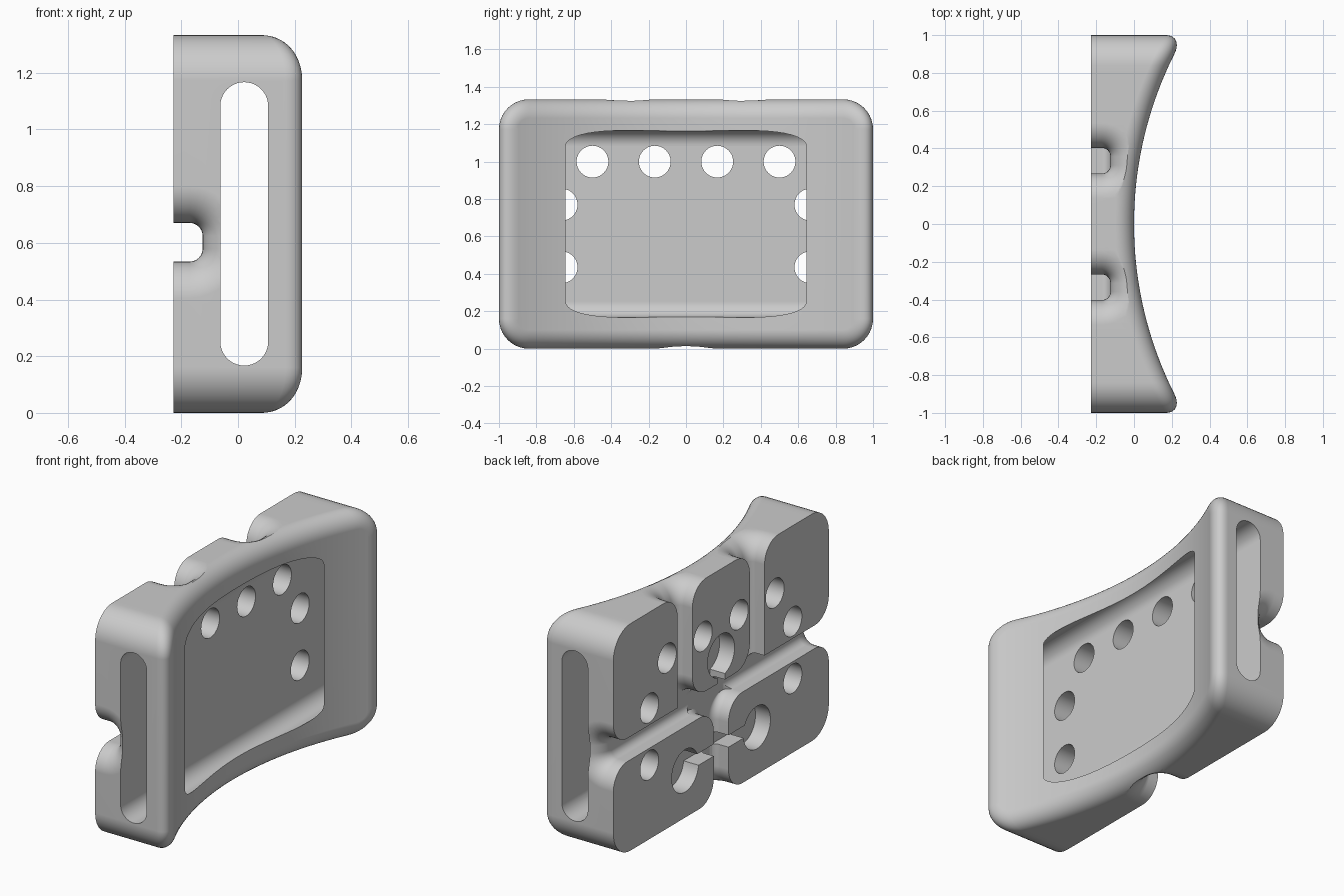
import bpy, bmesh
from math import sin, cos, pi, sqrt
from mathutils import Vector

if "Cube" in bpy.data.objects:
    bpy.data.objects.remove(bpy.data.objects["Cube"])

BACK, HEIGHT, MID = -0.228, 1.333, 0.6665
CURVE, RIM, CORNER, FLARE = 2.0, 0.1, 0.16, 0.13
FLOOR, HALF = -0.125, 0.068


def make_object(name, bm):
    bmesh.ops.recalc_face_normals(bm, faces=bm.faces)
    mesh = bpy.data.meshes.new(name)
    bm.to_mesh(mesh)
    bm.free()
    ob = bpy.data.objects.new(name, mesh)
    bpy.context.scene.collection.objects.link(ob)
    return ob


def loft(name, rings):
    """Closed solid through rings of equal length."""
    bm = bmesh.new()
    rows = [[bm.verts.new(p) for p in ring] for ring in rings]
    n = len(rows[0])
    for a, b in zip(rows, rows[1:]):
        for i in range(n):
            j = (i + 1) % n
            bm.faces.new((a[i], a[j], b[j], b[i]))
    bm.faces.new(rows[0])
    bm.faces.new(rows[-1])
    return make_object(name, bm)


def round_depth(t, r):
    """Quarter-round: r at t = 0, falling to 0 at t = r."""
    t = min(max(t, 0), r)
    return r - sqrt(max(r * r - (r - t) ** 2, 0))


# Main body: rounded block with a concave, softly rimmed front
def half_outline(inset):
    r, cy, cz = CORNER - inset, 1 - CORNER, MID - CORNER
    arc = [(cy + r * cos(a), cz + r * sin(a))
           for a in [i * pi / 20 for i in range(11)]]
    top = [(cy * (1 - 2 * i / 48), cz + r) for i in range(1, 48)]
    return arc + top + [(-y, z) for y, z in reversed(arc)]


def body_ring(inset, back=False):
    half = half_outline(inset)
    points = half + [(y, -z) for y, z in reversed(half)]
    drop = round_depth(inset, RIM)
    return [(BACK if back else CURVE - sqrt(CURVE ** 2 - y * y) - drop,
             y, MID + z) for y, z in points]


bm = bmesh.new()
insets = [RIM * (1 - cos(i * pi / 20)) for i in range(11)]
rows = [[bm.verts.new(p) for p in ring]
        for ring in [body_ring(0, True)] + [body_ring(d) for d in insets]]
n = len(rows[0])
for a, b in zip(rows, rows[1:]):
    for i in range(n):
        j = (i + 1) % n
        bm.faces.new((a[i], a[j], b[j], b[i]))
bm.faces.new(rows[0])
for i in range(n // 2 - 1):
    f = rows[-1]
    bm.faces.new((f[i], f[i + 1], f[n - 2 - i], f[n - 1 - i]))
body = make_object("mount_body", bm)

cutters = []


# Strap slot running from end to end
def slot_ring(y):
    r, x = 0.0845, 0.022
    pts = []
    for z, start in ((1.167 - r, 0), (0.167 + r, pi)):
        pts += [(x + r * cos(start + i * pi / 20), y,
                 z + r * sin(start + i * pi / 20)) for i in range(21)]
    return pts


cutters.append(loft("slot_cutter", [slot_ring(-1.2), slot_ring(1.2)]))


# Cord channels in the back, with trumpet-shaped mouths
def channel_ring(axis, centre, s, low, high, deep):
    r = 0.045
    rl, rh = r + min(low, deep), r + min(high, deep)
    floor, lo, hi = FLOOR + deep, -HALF - low, HALF + high
    steps = [i * pi / 16 for i in range(9)]
    prof = [(-0.4, lo)]
    prof += [(floor - rl + rl * sin(a), lo + rl - rl * cos(a)) for a in steps]
    prof += [(floor - rh + rh * cos(a), hi - rh + rh * sin(a)) for a in steps]
    prof.append((-0.4, hi))
    return [(x, s, centre + w) if axis == "y" else (x, centre + w, s)
            for x, w in prof]


def channel(name, axis, centre, start, end, start_flare, end_flare):
    """Each flare is (low side, high side, floor), as 0 or 1."""
    ts = [FLARE * (1 - cos(i * pi / 20)) for i in range(11)]
    sign = 1 if end > start else -1
    stations = [(start - 0.05 * sign, FLARE, start_flare)]
    stations += [(start + sign * t, round_depth(t, FLARE), start_flare) for t in ts]
    stations += [(end - sign * t, round_depth(t, FLARE), end_flare)
                 for t in reversed(ts)]
    stations.append((end + 0.05 * sign, FLARE, end_flare))
    rings = [channel_ring(axis, centre, s, *(d * k for k in flare))
             for s, d, flare in stations]
    cutters.append(loft(name, rings))


CROSS = 0.602
ALL = (1, 1, 1)
channel("cross_channel", "y", CROSS, -1, 1, ALL, ALL)
channel("left_channel", "z", 0.335, HEIGHT, CROSS + HALF, ALL, (1, 0, 0))
channel("right_channel", "z", -0.335, HEIGHT, CROSS + HALF, ALL, (0, 1, 0))
channel("lower_channel", "z", 0, 0, CROSS - HALF, ALL, (1, 1, 0))


# Round holes into the slot and blind cord pockets
def drill(name, y, z, r, depth_x):
    ring = [(y + r * cos(i * pi / 20), z + r * sin(i * pi / 20)) for i in range(40)]
    cutters.append(loft(name, [[(x, *p) for p in ring] for x in (-0.4, depth_x)]))


def notch(name, y0, y1, z0, z1):
    ring = [(y0, z0), (y1, z0), (y1, z1), (y0, z1)]
    cutters.append(loft(name, [[(x, *p) for p in ring] for x in (-0.4, FLOOR - 0.006)]))


for side in (-1, 1):
    for y, z in ((0.5, 1.0), (0.167, 1.0), (0.665, 0.77), (0.665, 0.435)):
        drill("hole_cutter", side * y, z, 0.085, 0.0)
    drill("pocket_cutter", side * 0.333, 0.275, 0.125, FLOOR - 0.006)
    inner, outer = sorted((side * 0.02, side * 0.3))
    notch("notch_cutter", inner, outer, 0.26, 0.33)
drill("pocket_cutter", 0, 0.825, 0.125, FLOOR - 0.006)
notch("notch_cutter", -0.035, 0.035, 0.62, 0.8)

# Cut everything out of the body, then discard the cutters
for cutter in cutters:
    cutter.hide_render = True
    mod = body.modifiers.new(cutter.name, "BOOLEAN")
    mod.operation, mod.solver, mod.object = "DIFFERENCE", "EXACT", cutter
bpy.context.view_layer.update()
graph = bpy.context.evaluated_depsgraph_get()
cut_mesh = bpy.data.meshes.new_from_object(body.evaluated_get(graph))
body.modifiers.clear()
body.data = cut_mesh
for cutter in cutters:
    bpy.data.objects.remove(cutter)

# Single grey material and smooth shading with sharp edges kept
grey = bpy.data.materials.new("light_grey")
grey.use_nodes = True
colour = (0.6, 0.6, 0.6, 1)
grey.diffuse_color = colour
grey.node_tree.nodes["Principled BSDF"].inputs["Base Color"].default_value = colour
body.data.materials.clear()
body.data.materials.append(grey)
for ob in bpy.context.selected_objects:
    ob.select_set(False)
body.select_set(True)
bpy.context.view_layer.objects.active = body
bpy.ops.object.shade_smooth_by_angle(angle=0.5)
weighted = body.modifiers.new("even_shading", "WEIGHTED_NORMAL")
weighted.keep_sharp = True
